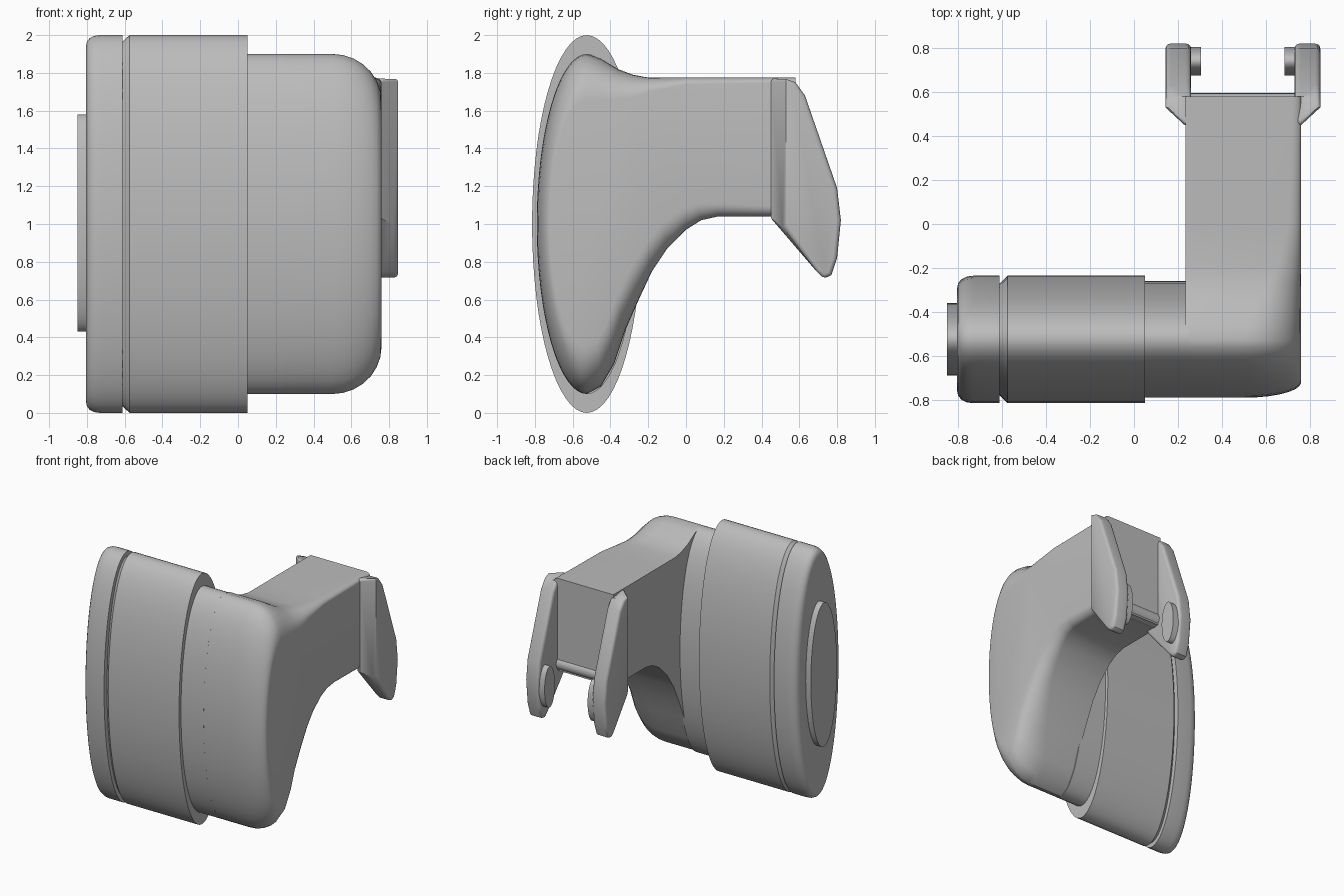
import bpy, bmesh
from math import sin, cos, pi, radians

cube = bpy.data.objects.get("Cube")
if cube:
    bpy.data.objects.remove(cube, do_unlink=True)

grey = bpy.data.materials.new("plain grey")
grey.use_nodes = True
grey.diffuse_color = (0.5, 0.5, 0.5, 1)
grey.node_tree.nodes["Principled BSDF"].inputs["Base Color"].default_value = (0.5, 0.5, 0.5, 1)


def loft(name, rings, angle=35, bevel=0):
    """Skin closed rings of 3D points and cap both ends."""
    bm = bmesh.new()
    loops = [[bm.verts.new(p) for p in ring] for ring in rings]
    n = len(loops[0])
    for a, b in zip(loops, loops[1:]):
        for i in range(n):
            j = (i + 1) % n
            bm.faces.new((a[i], a[j], b[j], b[i]))
    bm.faces.new(loops[0][::-1])
    bm.faces.new(loops[-1])
    bmesh.ops.recalc_face_normals(bm, faces=bm.faces)
    mesh = bpy.data.meshes.new(name)
    bm.to_mesh(mesh)
    bm.free()
    mesh.materials.append(grey)
    obj = bpy.data.objects.new(name, mesh)
    bpy.context.collection.objects.link(obj)
    bpy.ops.object.select_all(action='DESELECT')
    bpy.context.view_layer.objects.active = obj
    obj.select_set(True)
    if bevel:
        mod = obj.modifiers.new("rounded edges", 'BEVEL')
        mod.width, mod.segments = bevel, 3
        mod.limit_method, mod.angle_limit = 'ANGLE', radians(50)
        bpy.ops.object.modifier_apply(modifier=mod.name)
    bpy.ops.object.shade_smooth_by_angle(angle=radians(angle))
    return obj


def oval(x, ry, rz, y=-0.525, z=1.0, n=64):
    return [(x, y + ry * cos(2 * pi * i / n), z + rz * sin(2 * pi * i / n)) for i in range(n)]


def oval_part(name, ry, rz, profile, **place):
    """Profile holds (x, inset from the full oval)."""
    loft(name, [oval(x, ry - d, rz - d, **place) for x, d in profile])


# Oval head: cap, main body, end button and neck
oval_part("head_cap", 0.29, 1.0,
          [(-0.805, 0.06), (-0.80, 0.035), (-0.785, 0.016), (-0.76, 0.004), (-0.73, 0), (-0.612, 0)])
oval_part("head_body", 0.29, 1.0, [(-0.615, 0.04), (-0.575, 0), (0.05, 0)])
oval_part("end_button", 0.165, 0.575, [(-0.85, 0), (-0.78, 0)], y=-0.525, z=1.005)
oval_part("neck", 0.265, 0.9, [(0.0, 0), (0.25, 0)])

# Arm: (outer y, z, end-face y, z, rounding depth) along the back of the outline
bottom = [(-0.45, 0.14, -0.47, 0.38, 0.26), (-0.38, 0.26, -0.42, 0.47, 0.24),
          (-0.32, 0.44, -0.37, 0.61, 0.2), (-0.25, 0.60, -0.29, 0.77, 0.16),
          (-0.18, 0.75, -0.21, 0.90, 0.13), (-0.10, 0.87, -0.13, 1.00, 0.11),
          (0.0, 0.97, -0.02, 1.08, 0.09), (0.08, 1.02, 0.06, 1.11, 0.07),
          (0.17, 1.04, 0.16, 1.11, 0.06), (0.58, 1.04, 0.58, 1.09, 0.06)]
top = [(0.58, 1.775, 0.58, 1.75, 0.04), (0.0, 1.775, 0.0, 1.74, 0.06),
       (-0.20, 1.775, -0.20, 1.70, 0.11), (-0.28, 1.79, -0.28, 1.67, 0.16),
       (-0.36, 1.82, -0.37, 1.66, 0.2), (-0.45, 1.875, -0.46, 1.65, 0.24)]
front = []
for i in range(25):
    c, s = sin(pi * i / 24), cos(pi * i / 24)
    front.append((-0.525 - 0.265 * c, 1 + 0.9 * s, -0.53 - 0.19 * c, 1 + 0.65 * s, 0.26))
outline = front + bottom + top
rings = [[(0.235, y, z) for y, z, *_ in outline]]
for k in range(8):
    t = k / 7 * pi / 2
    rings.append([(0.76 - r * (1 - sin(t)), y + (v - y) * (1 - cos(t)), z + (w - z) * (1 - cos(t)))
                  for y, z, v, w, r in outline])
loft("curved_arm", rings, angle=40)

# Fork: two flared cheeks with a retaining pin on each inner face
cheek = [(0.53, 1.775), (0.58, 1.75), (0.63, 1.68), (0.80, 1.19), (0.82, 1.02),
         (0.80, 0.82), (0.77, 0.73), (0.73, 0.71), (0.69, 0.75), (0.53, 0.97)]


def cheek_ring(x, front_y):
    ring = [(x, y, z) for y, z in cheek]
    ring[0] = (x, front_y, 1.775)
    ring[-1] = (x, front_y, 0.97 if front_y > 0.5 else 1.03)
    return ring


for side, label in ((1, "left"), (-1, "right")):
    def place(x):
        return 0.495 + side * x
    loft(label + "_fork_cheek",
         [cheek_ring(place(0.235), 0.45), cheek_ring(place(0.265), 0.45), cheek_ring(place(0.352), 0.53)],
         angle=40, bevel=0.022)
    loft(label + "_fork_pin",
         [oval(place(x), 0.065, 0.165, y=0.74, z=0.98, n=32) for x in (0.19, 0.25)])

# Rounded sill under the fork opening
loft("fork_sill", [[(x, 0.6 - 0.06 + 0.055 * cos(2 * pi * i / 24), 1.09 + 0.055 * sin(2 * pi * i / 24))
                    for i in range(24)] for x in (0.25, 0.74)])
